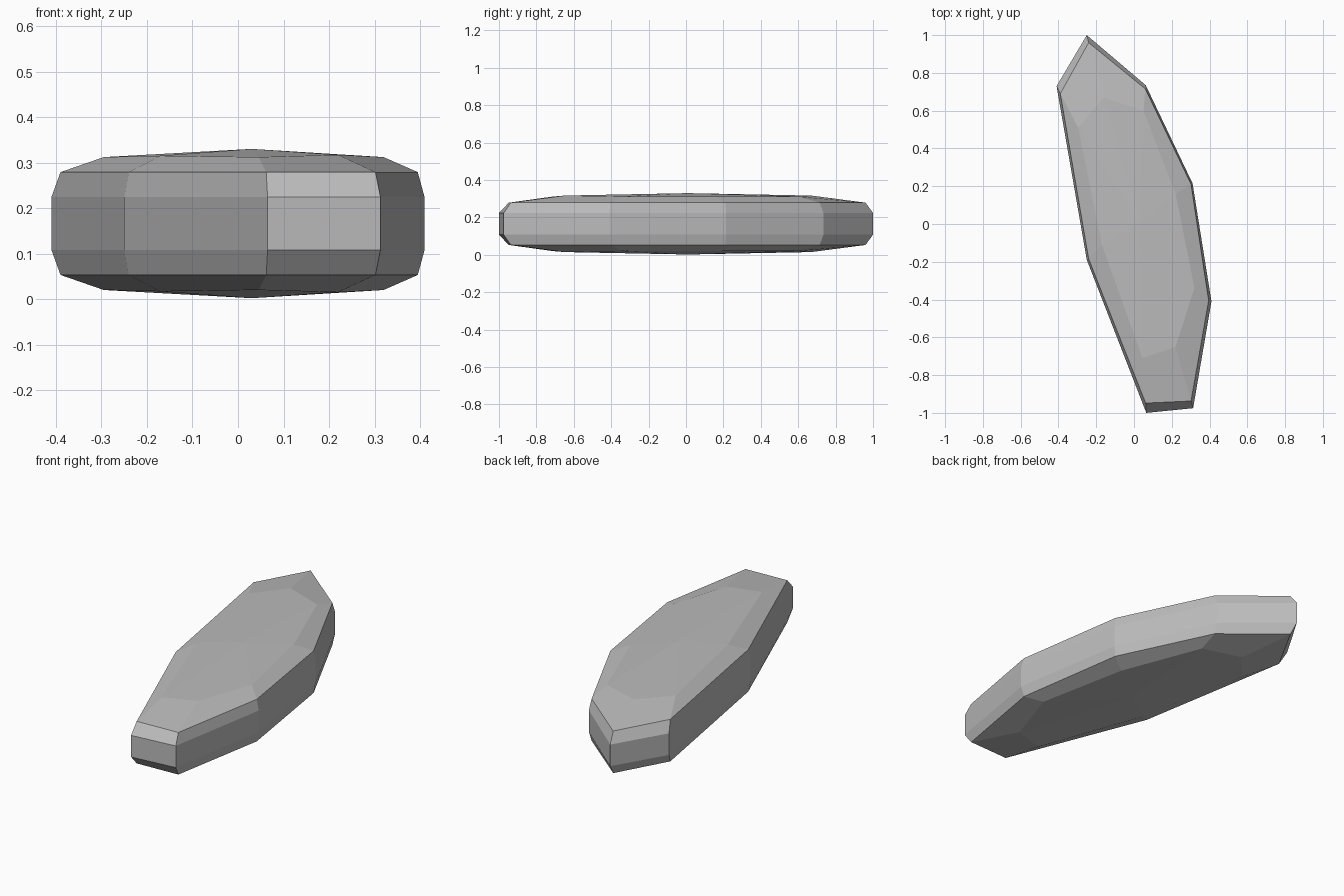
import bpy
import bmesh

if "Cube" in bpy.data.objects:
    bpy.data.objects.remove(bpy.data.objects["Cube"], do_unlink=True)

MID = 0.166

# Stone outlines: widest girdle, bevelled shoulder and shallow crown
girdle = [(-0.25, 1.0), (0.062, 0.735), (0.31, 0.215), (0.41, -0.41),
          (0.313, -0.975), (0.065, -1.0), (-0.25, -0.19), (-0.41, 0.73)]
shoulder = [(-0.24, 0.96), (0.06, 0.715), (0.302, 0.21), (0.395, -0.405),
            (0.302, -0.937), (0.062, -0.948), (-0.24, -0.185), (-0.39, 0.69)]
crown = [(-0.16, 0.67), (0.05, 0.6), (0.22, 0.16), (0.32, -0.34),
         (0.22, -0.65), (0.045, -0.71), (-0.17, -0.11), (-0.295, 0.51)]
crown_rise = [0.151, 0.146, 0.146, 0.146, 0.151, 0.146, 0.149, 0.146]
APEX = (0.03, 0.01, 0.164)

bm = bmesh.new()


def ring(points, heights, side):
    return [bm.verts.new((x, y, MID + side * h))
            for (x, y), h in zip(points, heights)]


def bridge(a, b):
    n = len(a)
    for i in range(n):
        j = (i + 1) % n
        bm.faces.new((a[i], a[j], b[j], b[i]))


# Upper and lower halves repeat the same facets
girdles = []
for side in (1, -1):
    outer = ring(girdle, [0.058] * 8, side)
    bevel = ring(shoulder, [0.113] * 8, side)
    inner = ring(crown, crown_rise, side)
    tip = bm.verts.new((APEX[0], APEX[1], MID + side * APEX[2]))
    bridge(outer, bevel)
    bridge(bevel, inner)
    for i in range(8):
        bm.faces.new((inner[i], inner[(i + 1) % 8], tip))
    girdles.append(outer)

# Upright band between the halves
bridge(*girdles)
bmesh.ops.recalc_face_normals(bm, faces=bm.faces[:])

mesh = bpy.data.meshes.new("flat_stone")
bm.to_mesh(mesh)
bm.free()
stone = bpy.data.objects.new("flat_stone", mesh)
bpy.context.scene.collection.objects.link(stone)

# Plain grey stone
grey = bpy.data.materials.new("stone grey")
grey.use_nodes = True
grey.diffuse_color = (0.5, 0.5, 0.5, 1)
grey.node_tree.nodes["Principled BSDF"].inputs["Base Color"].default_value = (0.5, 0.5, 0.5, 1)
mesh.materials.append(grey)
